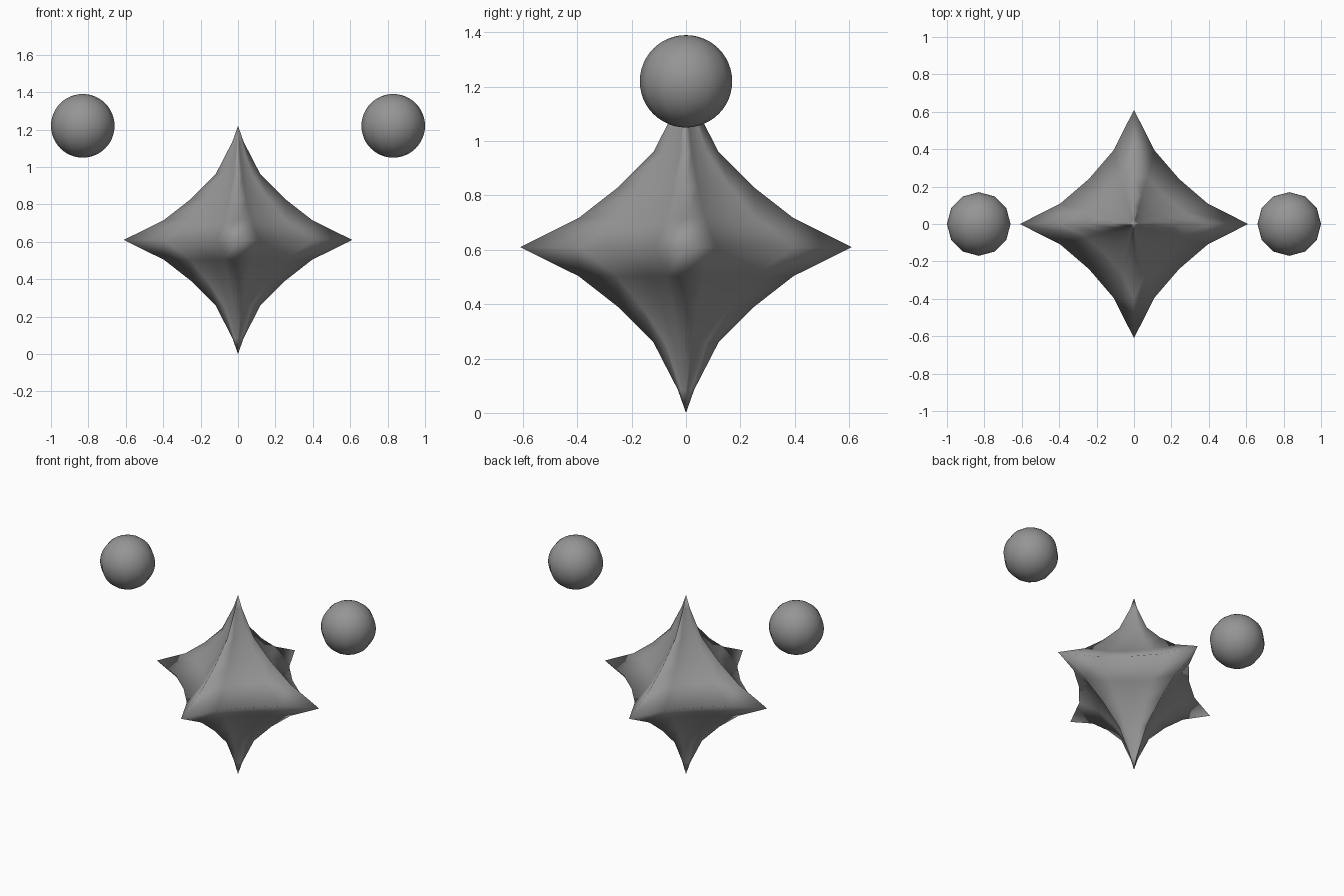
import bpy, bmesh

if "Cube" in bpy.data.objects:
    bpy.data.objects.remove(bpy.data.objects["Cube"])

R = 0.61          # spike length, also height of the star's centre
QUARTER = [(1.0, 0.0), (0.645, 0.18), (0.395, 0.395), (0.18, 0.645)]
PROFILE = [(0.03, -0.525), (0.12, -0.35), (0.25, -0.22), (0.395, -0.107), (0.61, 0.0),
           (0.395, 0.107), (0.25, 0.22), (0.12, 0.35), (0.03, 0.525)]

grey = bpy.data.materials.new("dark_grey")
grey.diffuse_color = (0.3, 0.3, 0.3, 1)
grey.use_nodes = True
grey.node_tree.nodes["Principled BSDF"].inputs["Base Color"].default_value = grey.diffuse_color


def finish(mesh):
    mesh.materials.append(grey)
    for p in mesh.polygons:
        p.use_smooth = True


# Six-pointed star body: a concave four-point outline swept through a concave profile
outline = []
quarter = QUARTER
for _ in range(4):
    outline += quarter
    quarter = [(-y, x) for x, y in quarter]
n = len(outline)
bm = bmesh.new()
rings = [[bm.verts.new((x * r, y * r, R + z)) for x, y in outline] for r, z in PROFILE]
bottom = bm.verts.new((0, 0, 0))
top = bm.verts.new((0, 0, 2 * R))
for i in range(n):
    j = (i + 1) % n
    bm.faces.new((bottom, rings[0][j], rings[0][i]))
    bm.faces.new((top, rings[-1][i], rings[-1][j]))
    for a, b in zip(rings, rings[1:]):
        bm.faces.new((a[i], a[j], b[j], b[i]))
bmesh.ops.recalc_face_normals(bm, faces=bm.faces)
mesh = bpy.data.meshes.new("star_body")
bm.to_mesh(mesh)
bm.free()
finish(mesh)
bpy.context.collection.objects.link(bpy.data.objects.new("star_body", mesh))

# Two floating balls beside the top spike
for side, name in ((-1, "left_ball"), (1, "right_ball")):
    bpy.ops.mesh.primitive_uv_sphere_add(segments=12, ring_count=24, radius=0.17,
                                         location=(side * 0.83, 0, 1.22))
    ball = bpy.context.object
    ball.name = name
    finish(ball.data)
